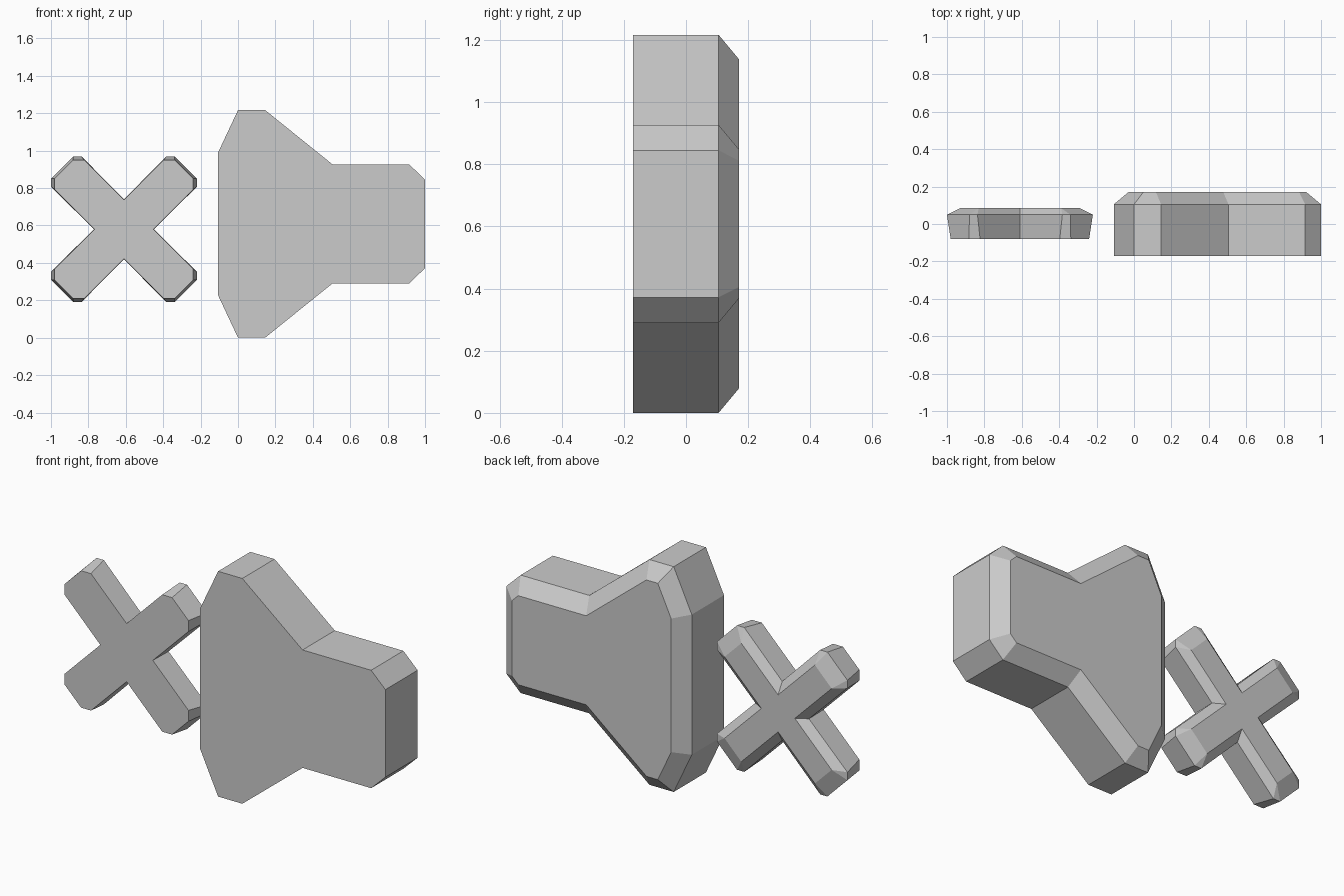
import bpy, bmesh
from mathutils import Vector

cube = bpy.data.objects.get("Cube")
if cube:
    bpy.data.objects.remove(cube, do_unlink=True)

grey = bpy.data.materials.new("plain grey")
grey.use_nodes = True
colour = (0.6, 0.6, 0.6, 1)
grey.diffuse_color = colour
grey.node_tree.nodes["Principled BSDF"].inputs["Base Color"].default_value = colour


def inset(outline, d):
    """Move every edge of a counter-clockwise outline inwards by d."""
    pts = [Vector(p) for p in outline]
    result = []
    for i, p in enumerate(pts):
        a = (p - pts[i - 1]).normalized()
        b = (pts[(i + 1) % len(pts)] - p).normalized()
        na, nb = Vector((-a.y, a.x)), Vector((-b.y, b.x))
        result.append(p + (na + nb) * d / (1 + na.dot(nb)))
    return result


def loft(name, layers, centre=(0, 0)):
    """Join (y, outline) layers into a closed, flat-shaded solid."""
    bm = bmesh.new()
    rings = [[bm.verts.new((p[0] + centre[0], y, p[1] + centre[1])) for p in outline]
             for y, outline in layers]
    for low, high in zip(rings, rings[1:]):
        for i in range(len(low)):
            bm.faces.new((low[i - 1], low[i], high[i], high[i - 1]))
    bm.faces.new(rings[0])
    bm.faces.new(rings[-1])
    bmesh.ops.remove_doubles(bm, verts=bm.verts[:], dist=0.001)
    bmesh.ops.recalc_face_normals(bm, faces=bm.faces[:])
    mesh = bpy.data.meshes.new(name)
    bm.to_mesh(mesh)
    bm.free()
    mesh.materials.append(grey)
    obj = bpy.data.objects.new(name, mesh)
    bpy.context.collection.objects.link(obj)
    return obj


def four_arms(points):
    """Repeat one quarter of an outline around the centre."""
    outline = []
    for _ in range(4):
        outline += points
        points = [(-z, x) for x, z in points]
    return outline


# Speaker: lower half of the outline, mirrored upwards
height = 1.217
lower = [(-0.108, 0.23), (0, 0), (0.145, 0), (0.505, 0.29), (0.915, 0.29), (1, 0.372)]
speaker = lower + [(x, height - z) for x, z in reversed(lower)]
loft("speaker_body", [(-0.17, speaker), (0.105, speaker), (0.17, inset(speaker, 0.078))])

# Mute cross: slightly tapered front, bevelled back with square arm ends
front = four_arms([(0.157, 0), (0.37, 0.213), (0.37, 0.272), (0.272, 0.37), (0.213, 0.37)])
middle = four_arms([(0.16, 0), (0.39, 0.227), (0.39, 0.27), (0.27, 0.39), (0.227, 0.39)])
back = four_arms([(0.1, 0), (0.32, 0.22), (0.32, 0.22), (0.22, 0.32), (0.22, 0.32)])
loft("mute_cross", [(-0.08, front), (0.05, middle), (0.085, back)], (-0.61, 0.58))
